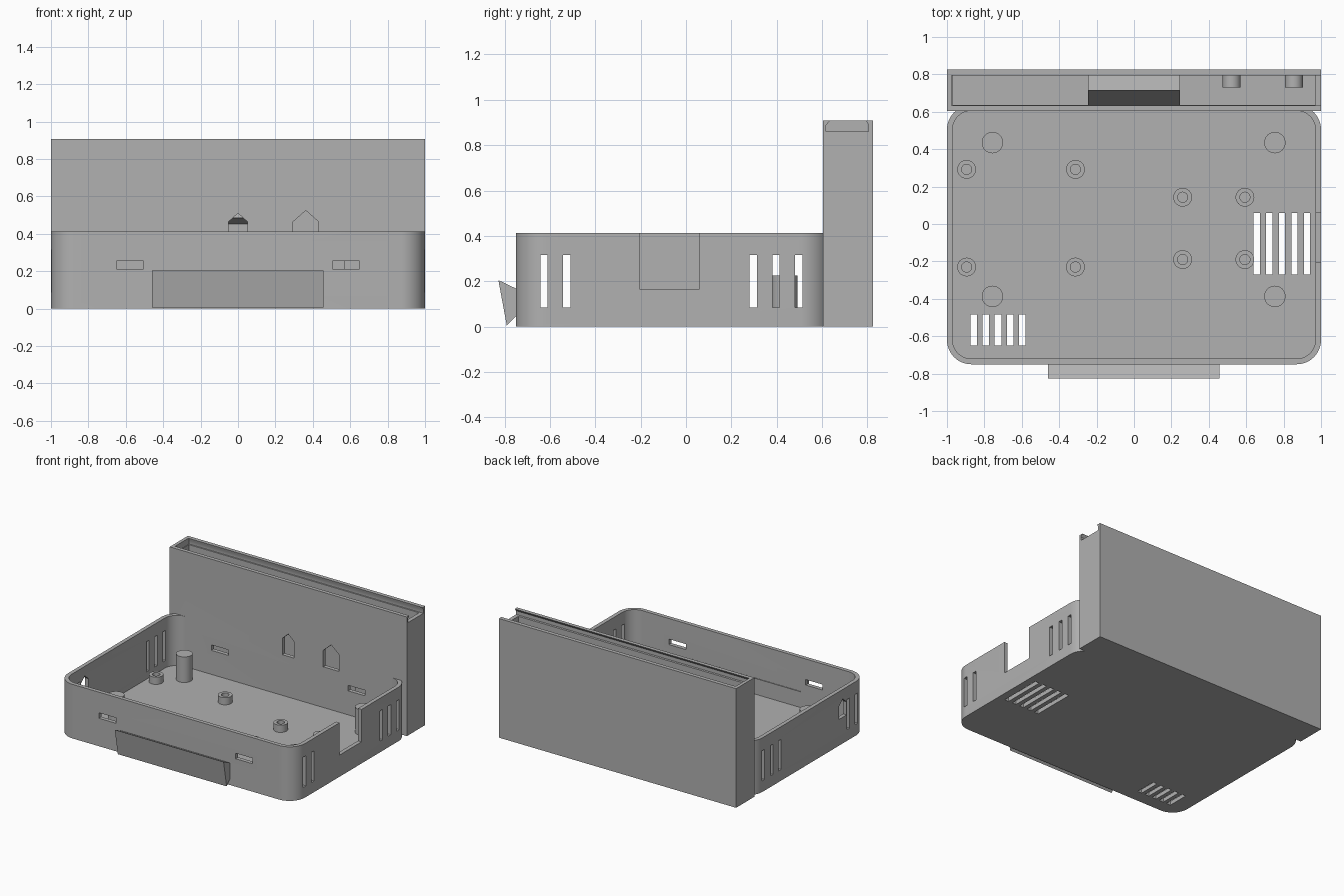
import bpy, bmesh, math
from mathutils import Vector, Matrix

old = bpy.data.objects.get("Cube")
if old:
    bpy.data.objects.remove(old, do_unlink=True)

grey = bpy.data.materials.new("grey plastic")
grey.use_nodes = True
colour = (0.44, 0.44, 0.44, 1)
grey.diffuse_color = colour
grey.node_tree.nodes["Principled BSDF"].inputs["Base Color"].default_value = colour


def make(name, bm):
    bmesh.ops.recalc_face_normals(bm, faces=bm.faces)
    mesh = bpy.data.meshes.new(name)
    bm.to_mesh(mesh)
    bm.free()
    mesh.materials.append(grey)
    obj = bpy.data.objects.new(name, mesh)
    bpy.context.scene.collection.objects.link(obj)
    return obj


def prism(bm, outline, axis, lo, hi):
    """Extrude a 2D outline along an axis."""
    place = {"x": lambda u, v, t: (t, u, v),
             "y": lambda u, v, t: (u, t, v),
             "z": lambda u, v, t: (u, v, t)}[axis]
    rings = [[bm.verts.new(place(u, v, t)) for u, v in outline] for t in (lo, hi)]
    n = len(outline)
    bm.faces.new(rings[0])
    bm.faces.new(rings[1])
    for i in range(n):
        j = (i + 1) % n
        bm.faces.new((rings[0][i], rings[0][j], rings[1][j], rings[1][i]))


def rect(a, b, c, d):
    return [(a, c), (b, c), (b, d), (a, d)]


def house(a, b, c, shoulder, apex):
    return [(a, c), (b, c), (b, shoulder), ((a + b) / 2, apex), (a, shoulder)]


def rounded(a, b, c, d, r, steps=12):
    corners = [(b - r, d - r), (a + r, d - r), (a + r, c + r), (b - r, c + r)]
    return [(x + r * math.cos(t), y + r * math.sin(t))
            for k, (x, y) in enumerate(corners)
            for t in [(k + i / steps) * math.pi / 2 for i in range(steps + 1)]]


def solid(name, *parts):
    bm = bmesh.new()
    for part in parts:
        prism(bm, *part)
    return make(name, bm)


def combine(target, tool, operation):
    """Apply a boolean and remove the tool."""
    tool.hide_render = True
    mod = target.modifiers.new("cut", "BOOLEAN")
    mod.operation, mod.object, mod.solver = operation, tool, "EXACT"
    bpy.context.view_layer.update()
    graph = bpy.context.evaluated_depsgraph_get()
    mesh = bpy.data.meshes.new_from_object(target.evaluated_get(graph))
    target.modifiers.clear()
    target.data = mesh
    bpy.data.objects.remove(tool, do_unlink=True)


def turned(name, profile, centre):
    """Round post from a radius and height profile."""
    bm = bmesh.new()
    verts = [bm.verts.new((r, 0, z)) for r, z in profile]
    edges = [bm.edges.new(pair) for pair in zip(verts, verts[1:])]
    bmesh.ops.spin(bm, geom=verts + edges, cent=(0, 0, 0), axis=(0, 0, 1),
                   angle=math.tau, steps=32)
    bmesh.ops.remove_doubles(bm, verts=bm.verts, dist=0.0005)
    bmesh.ops.translate(bm, verts=bm.verts, vec=(*centre, 0))
    return make(name, bm)


# Tray and tall rear box, joined then hollowed
case = solid("case", ("z", rounded(-1, 1, -0.75, 0.635, 0.13), "z", 0, 0.41)[1:] and
             (rounded(-1, 1, -0.75, 0.635, 0.13), "z", 0, 0.412))
combine(case, solid("rear_box", (rect(-1, 1, 0.605, 0.825), "z", 0, 0.908)), "UNION")
combine(case, solid("hollows",
                    (rounded(-0.97, 0.97, -0.72, 0.605, 0.1), "z", 0.03, 0.6),
                    (rect(-0.97, 0.97, 0.635, 0.795), "z", 0.03, 1)), "DIFFERENCE")

# Sliding lid groove, open at the left end
groove = [(0.618, 0.86), (0.805, 0.86), (0.805, 0.888), (0.793, 0.91),
          (0.793, 1), (0.636, 1), (0.636, 0.91), (0.618, 0.888)]
combine(case, solid("lid_groove", (groove, "x", -0.975, 1.1)), "DIFFERENCE")

# Vents, cable windows and side notch
cuts = []
for i in range(5):
    x = 0.657 + 0.067 * i
    cuts.append((rect(x - 0.017, x + 0.017, -0.27, 0.06), "z", -0.1, 0.1))
    x = -0.857 + 0.065 * i
    cuts.append((rect(x - 0.018, x + 0.018, -0.65, -0.485), "z", -0.1, 0.1))
for y in (-0.626, -0.526, 0.297, 0.397, 0.497):
    for side in (-1, 1):
        cuts.append((rect(y - 0.016, y + 0.016, 0.085, 0.315), "x",
                     *sorted((side * 0.95, side * 1.1))))
for x in (-0.577, 0.577):
    for lo, hi in ((-0.8, -0.7), (0.58, 0.65)):
        cuts.append((rect(x - 0.072, x + 0.072, 0.213, 0.255), "y", lo, hi))
cuts.append((house(-0.05, 0.05, 0.34, 0.465, 0.51), "y", 0.58, 0.645))
cuts.append((house(0.295, 0.43, 0.34, 0.465, 0.525), "y", 0.58, 0.645))
cuts.append((house(-0.505, -0.415, 0.2, 0.3, 0.34), "x", -1.1, -0.95))
cuts.append((rect(-0.205, 0.06, 0.165, 0.6), "x", 0.9, 1.1))
combine(case, solid("openings", *cuts), "DIFFERENCE")

# Tilted finger lip on the front
lip = [(-0.827, 0.205), (-0.79, 0.005), (-0.75, 0.045), (-0.718, 0.153)]
solid("front_lip", (lip, "x", -0.46, 0.457))

# Slanted bar inside the rear box
bar = [(0.637, 0.485), (0.715, 0.79), (0.8, 0.768), (0.8, 0.452)]
solid("slanted_bar", (bar, "x", -0.245, 0.245))

# Round-topped ribs inside the rear box
ribs = []
for x in (0.522, 0.855):
    arch = [(x + 0.048 * math.cos(i * math.pi / 16), 0.4 + 0.048 * math.sin(i * math.pi / 16))
            for i in range(17)]
    ribs.append(solid("rear_rib", ([(x + 0.048, 0.02)] + arch + [(x - 0.048, 0.02)],
                                   "y", 0.73, 0.8)))

# Tall lid posts and hollow board standoffs
posts = [turned("tall_post", [(0.057, 0.02), (0.057, 0.225), (0, 0.225)], (x, y))
         for x in (-0.757, 0.753) for y in (-0.387, 0.435)]
pillar = [(0.05, 0.02), (0.05, 0.085), (0.027, 0.085), (0.027, 0.032), (0, 0.032)]
for xs, ys in (((-0.895, -0.313), (-0.23, 0.292)), ((0.26, 0.593), (-0.19, 0.143))):
    posts += [turned("standoff", pillar, (x, y)) for x in xs for y in ys]

# Smooth the round surfaces, keep edges sharp
bpy.ops.object.select_all(action="DESELECT")
for obj in [case] + posts + ribs:
    obj.select_set(True)
bpy.context.view_layer.objects.active = case
bpy.ops.object.shade_smooth_by_angle(angle=math.radians(30))
